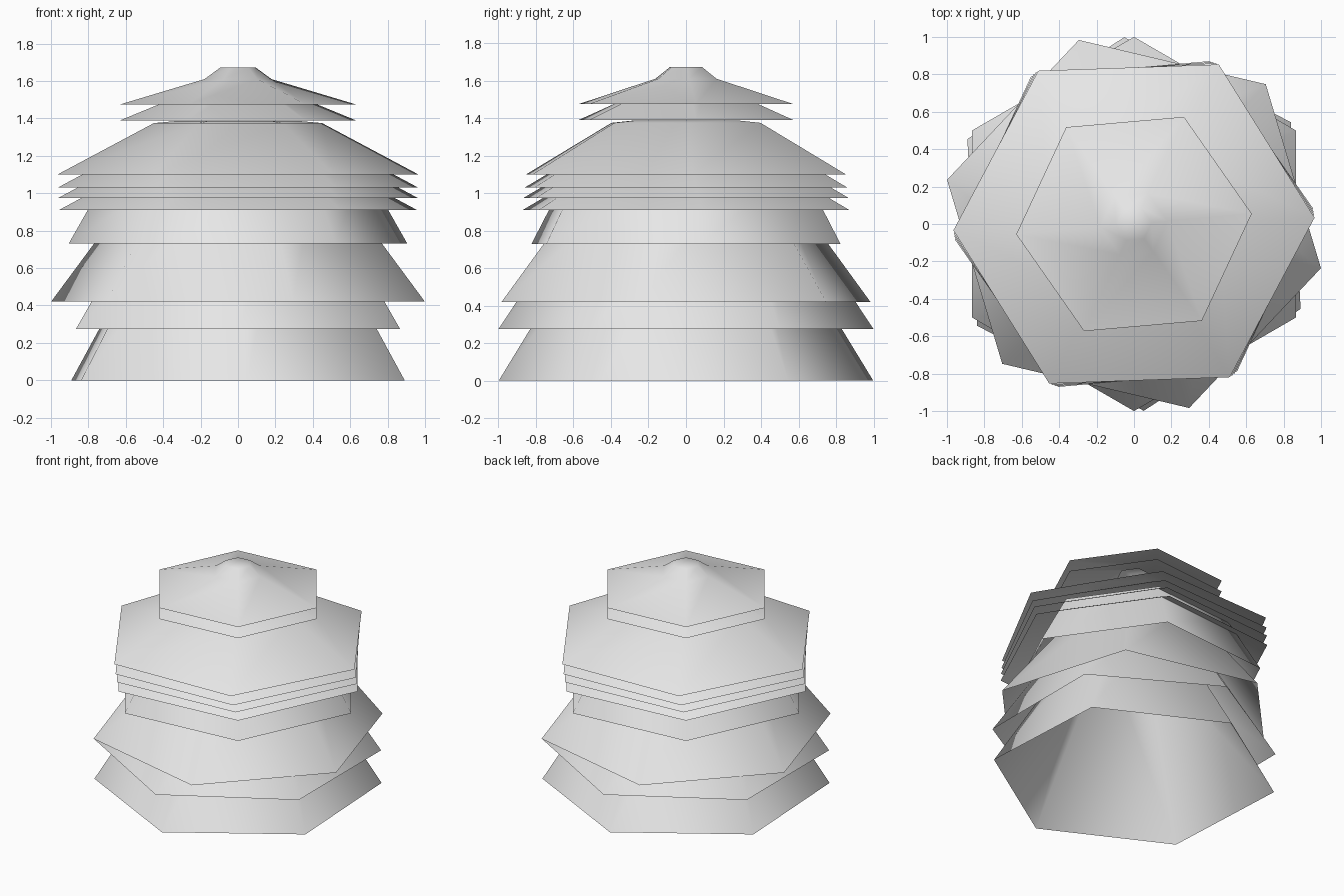
import bpy, math

if "Cube" in bpy.data.objects:
    bpy.data.objects.remove(bpy.data.objects["Cube"])

straw = bpy.data.materials.new("light_grey")
straw.diffuse_color = (0.8, 0.8, 0.8, 1)
straw.use_nodes = True
straw.node_tree.nodes["Principled BSDF"].inputs["Base Color"].default_value = straw.diffuse_color


def hex_tier(name, angle, profile, capped=False):
    """Open six-sided skirt; profile is (radius, z) from rim to top."""
    verts, faces = [], []
    for r, z in profile:
        for k in range(6):
            a = math.radians(angle + 60 * k)
            verts.append((r * math.cos(a), r * math.sin(a), z))
    for i in range(len(profile) - 1):
        for k in range(6):
            n = (k + 1) % 6
            faces.append((i * 6 + k, i * 6 + n, i * 6 + 6 + n, i * 6 + 6 + k))
    if capped:
        faces.append(tuple(range(len(verts) - 6, len(verts))))
    mesh = bpy.data.meshes.new(name)
    mesh.from_pydata(verts, [], faces)
    mesh.materials.append(straw)
    for p in mesh.polygons:
        p.use_smooth = True
    obj = bpy.data.objects.new(name, mesh)
    bpy.context.collection.objects.link(obj)
    return obj


# Steep lower skirts: angle, rim radius, rim height, inward slope, top height
lower = [(93, 1.0, 0.0, 0.61, 1.15),
         (90, 1.0, 0.275, 0.66, 1.15),
         (-13.3, 1.027, 0.42, 0.76, 1.2),
         (5, 0.909, 0.73, 0.57, 1.15)]
for i, (ang, r, z, slope, top) in enumerate(lower):
    hex_tier(f"lower_skirt_{i + 1}", ang, [(r, z), (r - slope * (top - z), top)])

# Four close layers of the wide middle roof
for i, (ang, r, z) in enumerate([(5, 0.961, 0.91), (4, 0.963, 0.975),
                                 (3, 0.965, 1.03), (2, 0.966, 1.10)]):
    hex_tier(f"middle_roof_{i + 1}", ang,
             [(r, z), (0.45, z + 0.275), (0.32, z + 0.287)], capped=True)

# Two layers of the small top roof, the upper one with a blunt tip
hex_tier("top_roof_lower", 5, [(0.632, 1.39), (0.12, 1.6)])
hex_tier("top_roof_upper", 5, [(0.632, 1.475), (0.18, 1.61), (0.095, 1.672)], capped=True)
